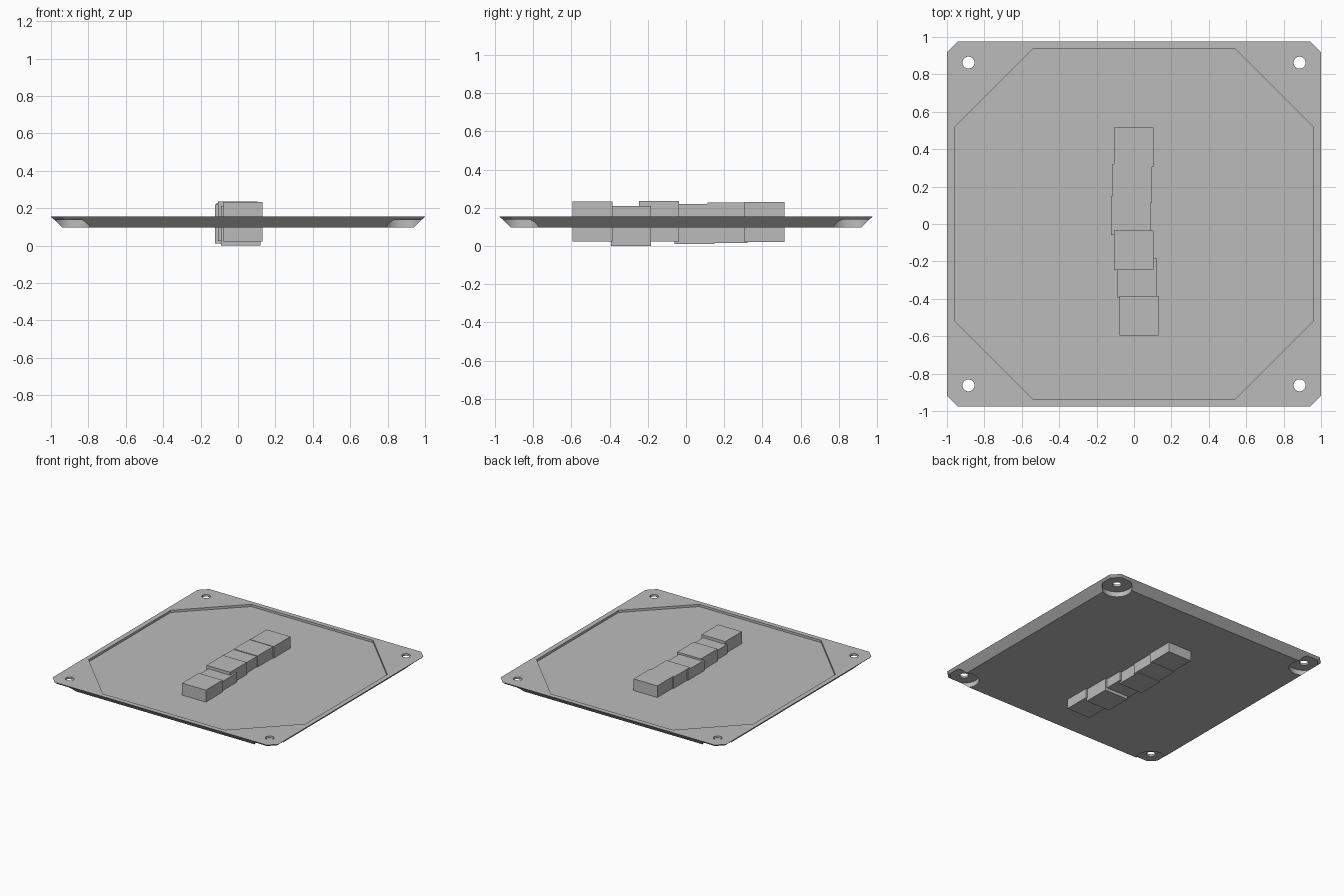
import bpy, bmesh, math

if "Cube" in bpy.data.objects:
    bpy.data.objects.remove(bpy.data.objects["Cube"])

grey = bpy.data.materials.new("plain grey")
grey.diffuse_color = (0.5, 0.5, 0.5, 1)
grey.use_nodes = True
grey.node_tree.nodes["Principled BSDF"].inputs["Base Color"].default_value = grey.diffuse_color


def octagon(hx, hy, cx, cy):
    """Rectangle with half sizes hx, hy and corners cut by cx, cy."""
    return [(hx, -hy + cy), (hx, hy - cy), (hx - cx, hy), (-hx + cx, hy),
            (-hx, hy - cy), (-hx, -hy + cy), (-hx + cx, -hy), (hx - cx, -hy)]


def loft(name, low, z0, high, z1):
    """Solid between two outlines of equal point count."""
    bm = bmesh.new()
    a = [bm.verts.new((x, y, z0)) for x, y in low]
    b = [bm.verts.new((x, y, z1)) for x, y in high]
    n = len(a)
    bm.faces.new(a[::-1])
    bm.faces.new(b)
    for i in range(n):
        j = (i + 1) % n
        bm.faces.new((a[i], a[j], b[j], b[i]))
    mesh = bpy.data.meshes.new(name)
    bm.to_mesh(mesh)
    bm.free()
    mesh.materials.append(grey)
    ob = bpy.data.objects.new(name, mesh)
    bpy.context.collection.objects.link(ob)
    return ob


def circle(cx, cy, r, n=48):
    return [(cx + r * math.cos(2 * math.pi * i / n),
             cy + r * math.sin(2 * math.pi * i / n)) for i in range(n)]


def cut(target, cutter):
    m = target.modifiers.new(cutter.name, 'BOOLEAN')
    m.operation = 'DIFFERENCE'
    m.solver = 'EXACT'
    m.object = cutter
    bpy.context.view_layer.objects.active = target
    bpy.ops.object.modifier_apply(modifier=m.name)
    bpy.data.objects.remove(cutter, do_unlink=True)


# Cover plate with edges sloping inwards towards the underside
plate = loft("cover_plate", octagon(0.94, 0.917, 0.035, 0.035), 0.098,
             octagon(1.0, 0.977, 0.06, 0.06), 0.155)

# Shallow octagonal recess in the top
rim = octagon(0.96, 0.938, 0.42, 0.42)
cut(plate, loft("recess_cutter", rim, 0.137, rim, 0.3))

# Corner screw holes with round pockets underneath
for sx in (-1, 1):
    for sy in (-1, 1):
        x, y = sx * 0.885, sy * 0.863
        pocket = circle(x, y, 0.108)
        cut(plate, loft("pocket_cutter", pocket, 0.0, pocket, 0.138))
        hole = circle(x, y, 0.032)
        cut(plate, loft("hole_cutter", hole, 0.0, hole, 0.3))

bpy.ops.object.select_all(action='DESELECT')
plate.select_set(True)
bpy.context.view_layer.objects.active = plate
bpy.ops.object.shade_smooth_by_angle(angle=math.radians(25))

# Uneven row of blocks through the middle: centre x, y, z
blocks = [(0.027, -0.49, 0.128), (0.014, -0.287, 0.106),
          (-0.002, -0.141, 0.130), (-0.017, 0.045, 0.116),
          (-0.010, 0.217, 0.122), (-0.002, 0.411, 0.125)]
h = 0.105
for i, (x, y, z) in enumerate(blocks, 1):
    square = [(x + h, y - h), (x + h, y + h), (x - h, y + h), (x - h, y - h)]
    loft(f"block_{i}", square, z - h, square, z + h)
